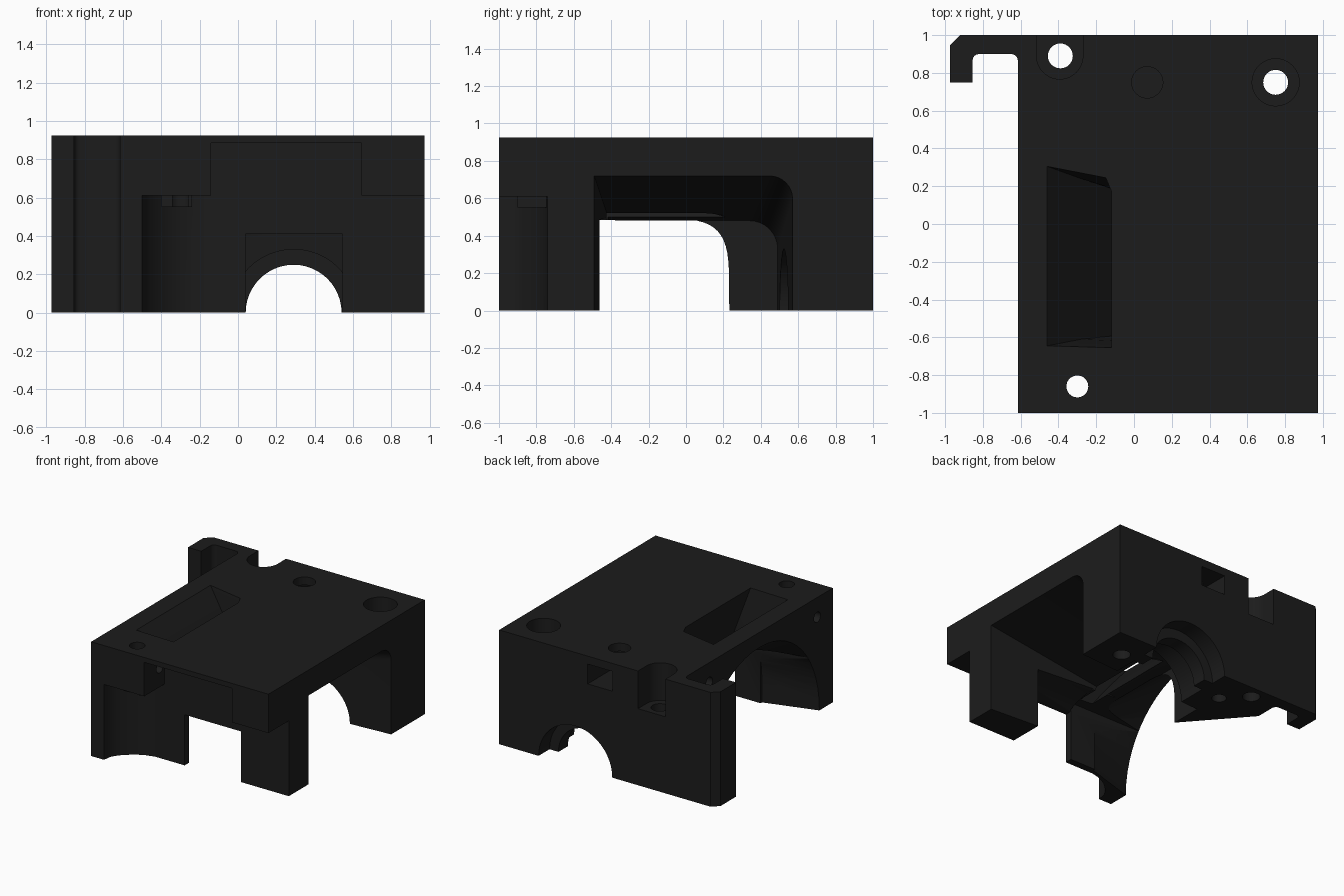
import bpy, bmesh, math

if "Cube" in bpy.data.objects:
    bpy.data.objects.remove(bpy.data.objects["Cube"])

mat = bpy.data.materials.new("matte black")
mat.diffuse_color = (0.0115, 0.0115, 0.0115, 1)
mat.use_nodes = True
mat.node_tree.nodes["Principled BSDF"].inputs["Base Color"].default_value = mat.diffuse_color


def make(name, bm):
    bmesh.ops.recalc_face_normals(bm, faces=bm.faces)
    me = bpy.data.meshes.new(name)
    bm.to_mesh(me)
    bm.free()
    ob = bpy.data.objects.new(name, me)
    bpy.context.collection.objects.link(ob)
    return ob


def loft(name, rings):
    """Closed solid skinned through rings with equal point counts."""
    bm = bmesh.new()
    vs = [[bm.verts.new(p) for p in r] for r in rings]
    n = len(vs[0])
    for a, b in zip(vs, vs[1:]):
        for i in range(n):
            j = (i + 1) % n
            bm.faces.new((a[i], a[j], b[j], b[i]))
    bm.faces.new(vs[0])
    bm.faces.new(vs[-1])
    return make(name, bm)


def prism(name, pts, axis, lo, hi):
    place = {'x': lambda p, t: (t, p[0], p[1]),
             'y': lambda p, t: (p[0], t, p[1]),
             'z': lambda p, t: (p[0], p[1], t)}[axis]
    return loft(name, [[place(p, t) for p in pts] for t in (lo, hi)])


def box(name, x0, x1, y0, y1, z0, z1):
    return prism(name, [(x0, y0), (x1, y0), (x1, y1), (x0, y1)], 'z', z0, z1)


def rod(name, a, b, r, axis, lo, hi, n=32):
    pts = [(a + r * math.cos(2 * math.pi * i / n), b + r * math.sin(2 * math.pi * i / n))
           for i in range(n)]
    return prism(name, pts, axis, lo, hi)


def arc(cx, cy, r, a0, a1, n=8):
    return [(cx + r * math.cos(math.radians(a0 + (a1 - a0) * i / n)),
             cy + r * math.sin(math.radians(a0 + (a1 - a0) * i / n))) for i in range(n + 1)]


def opening(x, y0, y1, top, r):
    """Cross-section of the side opening, upper rear corner rounded."""
    pts = [(y0, -0.1), (y1, -0.1)] + arc(y1 - r, top - r, r, 0, 90) + [(y0, top)]
    return [(x, y, z) for y, z in pts]


def combine(ob, other, op='DIFFERENCE'):
    m = ob.modifiers.new("bool", 'BOOLEAN')
    m.operation, m.solver, m.object = op, 'EXACT', other
    dg = bpy.context.evaluated_depsgraph_get()
    me = bpy.data.meshes.new_from_object(ob.evaluated_get(dg))
    ob.modifiers.clear()
    ob.data = me
    bpy.data.objects.remove(other)


# main block with the rear hook in plan
plan = [(-0.615, -1), (0.973, -1), (0.973, 1), (-0.92, 1), (-0.973, 0.947), (-0.973, 0.75),
        (-0.855, 0.75), (-0.855, 0.865)]
plan += arc(-0.82, 0.865, 0.035, 180, 90, 4) + arc(-0.65, 0.865, 0.035, 90, 0, 4)
plan = [p for i, p in enumerate(plan) if i == 0 or math.dist(p, plan[i - 1]) > 1e-4]
body = prism("housing", plan, 'z', 0, 0.925)

# front steps and curved front-left recess
combine(body, box("cut", -0.14, 0.645, -1.1, -0.74, -0.1, 0.885))
combine(body, box("cut", 0.6, 1.1, -1.1, -0.74, -0.1, 0.61))
recess = [(-0.5, -1.1), (-0.5, -1), (-0.49, -0.93), (-0.46, -0.88), (-0.42, -0.84),
          (-0.37, -0.797), (-0.3, -0.76), (-0.22, -0.74), (-0.1, -0.74), (-0.1, -1.1)]
combine(body, prism("cut", recess, 'z', -0.1, 0.61))
combine(body, box("boss", -0.4, -0.24, -0.9, -0.72, 0.55, 0.65), 'UNION')

# right cavity tapering inward with a sloping ceiling
combine(body, loft("cut", [opening(1.05, -0.496, 0.575, 0.735, 0.12),
                           opening(-0.2, -0.41, 0.49, 0.48, 0.15)]))


# flared left cavity
def flare(x, c, r, h, e, n=28):
    ring = [(x, c - r, -0.1), (x, c + r, -0.1)]
    for i in range(n + 1):
        a = math.pi * i / n
        co, si = math.cos(a), max(math.sin(a), 0)
        ring.append((x, c + r * math.copysign(abs(co) ** e, co), h * si ** e))
    return ring


combine(body, loft("cut", [flare(-0.64, -0.05, 0.785, 0.82, 1), flare(-0.19, -0.24, 0.46, 0.485, 0.4)]))
combine(body, box("cut", -0.625, 0.045, -0.682, -0.38, -0.1, 0.485))

# notch in the front wall, its roof rising inward, and stepped arch in the rear wall
notch = [(-0.8, -0.1), (-0.8, 0.41), (-0.7, 0.41), (-0.62, 0.45), (-0.4, 0.5), (-0.4, -0.1)]
combine(body, prism("cut", notch, 'x', 0.04, 0.545))
for r, y0, y1 in ((0.25, 0.4, 1.1), (0.33, 0.86, 1.1), (0.33, 0.4, 0.74)):
    combine(body, rod("cut", 0.29, 0, r, 'y', y0, y1, 48))

# slanted slot through the roof: height, left x, right x, front y, rear y
levels = ((0.96, -0.49, -0.12, -0.66, 0.32), (0.925, -0.46, -0.12, -0.645, 0.305),
          (0.72, -0.28, -0.06, -0.61, 0.24), (0.42, -0.04, 0.04, -0.585, 0.2))
combine(body, loft("cut", [[(a, f, z), (b, f - 0.01, z), (b, r - 0.13, z),
                            (b - 0.03, r - 0.06, z), (a, r, z)] for z, a, b, f, r in levels]))

# vertical screw holes with counterbores
for x, y, r, z0 in ((-0.39, 0.89, 0.066, -0.1), (0.75, 0.75, 0.066, -0.1),
                    (0.75, 0.75, 0.125, 0.75), (-0.3, -0.86, 0.058, -0.1),
                    (0.07, 0.75, 0.083, 0.72)):
    combine(body, rod("cut", x, y, r, 'z', z0, 1.1))
combine(body, rod("cut", -0.22, 0.72, 0.055, 'z', -0.1, 0.3))
u_shape = [(-0.27, 1.1)] + arc(-0.393, 0.89, 0.123, 0, -180, 16) + [(-0.516, 1.1)]
combine(body, prism("cut", u_shape, 'z', 0.62, 1.1))

# rear nut pocket and side pin holes
combine(body, box("cut", -0.04, 0.18, 0.66, 1.1, 0.7, 0.86))
combine(body, rod("cut", -0.8, 0.765, 0.042, 'x', -0.7, -0.08, 20))
combine(body, rod("cut", 0.58, 0.765, 0.042, 'x', -0.7, -0.35, 20))

body.data.materials.clear()
body.data.materials.append(mat)
bpy.context.view_layer.objects.active = body
body.select_set(True)
bpy.ops.object.shade_smooth_by_angle(angle=math.radians(30))
